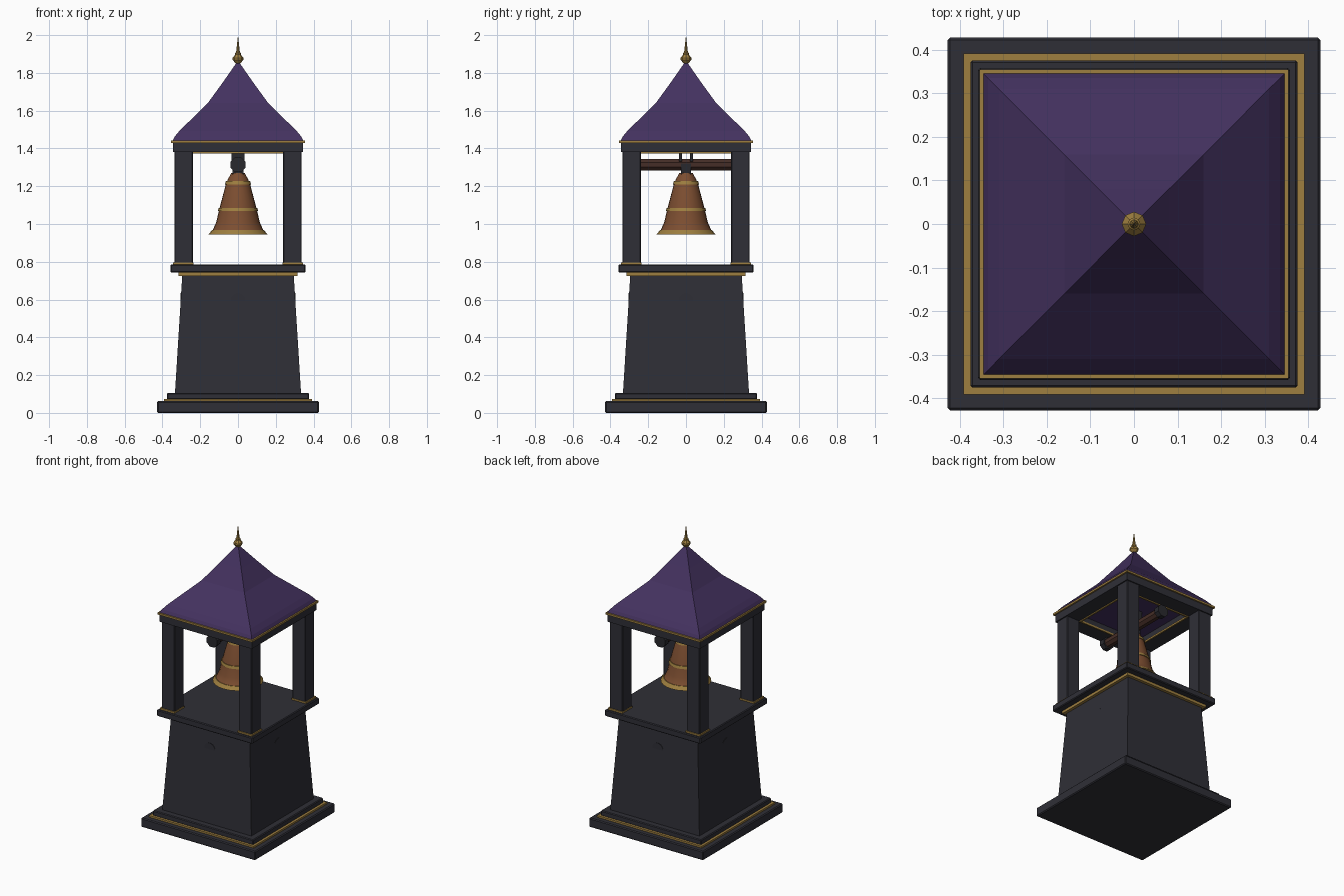
import bpy, bmesh, math
from mathutils import Matrix

cube = bpy.data.objects.get("Cube")
if cube:
    bpy.data.objects.remove(cube, do_unlink=True)


def material(name, rgb):
    m = bpy.data.materials.new(name)
    m.use_nodes = True
    m.diffuse_color = (*rgb, 1)
    m.node_tree.nodes["Principled BSDF"].inputs["Base Color"].default_value = (*rgb, 1)
    return m


STONE = material("dark stone", (0.028, 0.028, 0.037))
IRON = material("dark iron", (0.022, 0.022, 0.027))
GOLD = material("gold trim", (0.34, 0.21, 0.05))
PURPLE = material("purple roof", (0.057, 0.031, 0.115))
COPPER = material("copper", (0.2, 0.075, 0.03))
WOOD = material("brown timber", (0.06, 0.027, 0.02))


def finish(name, bm, mat, bevel=0, smooth=False):
    mesh = bpy.data.meshes.new(name)
    bmesh.ops.recalc_face_normals(bm, faces=bm.faces)
    bm.to_mesh(mesh)
    bm.free()
    mesh.materials.append(mat)
    ob = bpy.data.objects.new(name, mesh)
    bpy.context.collection.objects.link(ob)
    if bevel:
        mod = ob.modifiers.new("Bevel", "BEVEL")
        mod.width, mod.segments = bevel, 1
    if smooth:
        bpy.ops.object.select_all(action="DESELECT")
        ob.select_set(True)
        bpy.context.view_layer.objects.active = ob
        bpy.ops.object.shade_smooth_by_angle(angle=math.radians(35))
    return ob


def box(name, center, size, mat, bevel=0):
    bm = bmesh.new()
    bmesh.ops.create_cube(bm, size=1, matrix=Matrix.Translation(center) @ Matrix.Diagonal((*size, 1)))
    return finish(name, bm, mat, bevel)


def slab(name, half, low, high, mat, bevel=0):
    return box(name, (0, 0, (low + high) / 2), (2 * half, 2 * half, high - low), mat, bevel)


def square_stack(name, levels, mat):
    """Square rings of (half width, height); a zero width makes a point."""
    bm = bmesh.new()
    rings = []
    for half, z in levels:
        if half:
            rings.append([bm.verts.new((half * sx, half * sy, z))
                          for sx, sy in ((-1, -1), (1, -1), (1, 1), (-1, 1))])
        else:
            rings.append([bm.verts.new((0, 0, z))] * 4)
    for a, b in zip(rings, rings[1:]):
        for i in range(4):
            j = (i + 1) % 4
            bm.faces.new(list(dict.fromkeys((a[i], a[j], b[j], b[i]))))
    for ring in (rings[0], rings[-1]):
        if ring[0] != ring[1]:
            bm.faces.new(ring)
    return finish(name, bm, mat)


def lathe(name, profile, mat, sides, smooth=True):
    bm = bmesh.new()
    verts = [bm.verts.new((r, 0, z)) for r, z in profile]
    edges = [bm.edges.new(pair) for pair in zip(verts, verts[1:])]
    bmesh.ops.spin(bm, geom=verts + edges, axis=(0, 0, 1), cent=(0, 0, 0),
                   steps=sides, angle=math.tau)
    bmesh.ops.remove_doubles(bm, verts=bm.verts, dist=0.0001)
    return finish(name, bm, mat, smooth=smooth)


def rod(name, center, radius, length, sides, mat, axis="X", bevel=0):
    """Prism along y, or along x with axis='Y'."""
    bm = bmesh.new()
    m = Matrix.Translation(center) @ Matrix.Rotation(math.pi / 2, 4, axis) \
        @ Matrix.Rotation(math.pi / sides, 4, "Z")
    bmesh.ops.create_cone(bm, cap_ends=True, segments=sides, radius1=radius,
                          radius2=radius, depth=length, matrix=m)
    return finish(name, bm, mat, bevel)


def square_frame(name, outer, inner, low, high, mat):
    w, mid = outer - inner, (outer + inner) / 2
    z, h = (low + high) / 2, high - low
    for s, side in ((-1, "front"), (1, "back")):
        box(f"{name}_{side}", (0, s * mid, z), (2 * outer, w, h), mat)
    for s, side in ((-1, "right"), (1, "left")):
        box(f"{name}_{side}", (s * mid, 0, z), (w, 2 * inner, h), mat)


# Stepped base and tapered pedestal
slab("plinth", 0.428, 0, 0.062, STONE, 0.006)
slab("plinth_gold_band", 0.392, 0.06, 0.074, GOLD)
slab("plinth_step", 0.376, 0.07, 0.106, STONE, 0.005)
square_stack("pedestal", [(0.334, 0.1), (0.295, 0.73)], STONE)

# Low round bosses barely breaking the pedestal walls
rod("boss_front_to_back", (0, 0, 0.595), 0.04, 0.607, 16, STONE)
rod("boss_side_to_side", (0, 0, 0.595), 0.04, 0.607, 16, STONE, "Y")

# Belfry floor
slab("floor_gold_band", 0.315, 0.725, 0.745, GOLD)
slab("belfry_floor", 0.358, 0.743, 0.786, STONE, 0.005)

# Corner posts with gold feet
for sx, xname in ((-1, "right"), (1, "left")):
    for sy, yname in ((-1, "front"), (1, "back")):
        box(f"post_{yname}_{xname}", (sx * 0.288, sy * 0.288, 1.085), (0.098, 0.098, 0.6), STONE, 0.004)
        box(f"post_foot_{yname}_{xname}", (sx * 0.29, sy * 0.29, 0.79), (0.108, 0.108, 0.014), GOLD)

# Top frame with gold trims
square_frame("top_beam", 0.345, 0.236, 1.38, 1.432, STONE)
square_frame("opening_trim", 0.24, 0.23, 1.373, 1.385, GOLD)
slab("eaves_gold_band", 0.355, 1.43, 1.443, GOLD)
slab("ceiling", 0.236, 1.424, 1.431, PURPLE)

# Flared roof
square_stack("roof", [(0.347, 1.44), (0.335, 1.463), (0.31, 1.493), (0.16, 1.64),
                      (0.08, 1.75), (0, 1.865)], PURPLE)

# Finial
lathe("finial", [(0, 1.845), (0.014, 1.852), (0.028, 1.868), (0.028, 1.88), (0.015, 1.897),
                 (0.015, 1.906), (0.01, 1.91), (0.005, 1.955), (0, 2)], GOLD, 8, False)

# Crossbeam with end caps and hangers
rod("crossbeam", (0, 0, 1.314), 0.032, 0.52, 8, WOOD)
for s, side in ((-1, "front"), (1, "back")):
    rod(f"crossbeam_cap_{side}", (0, s * 0.262, 1.314), 0.042, 0.035, 8, IRON)
    box(f"hanger_{side}", (0, s * 0.029, 1.38), (0.07, 0.016, 0.1), IRON)
box("bell_headstock", (0, 0, 1.29), (0.06, 0.055, 0.06), IRON)

# Bell, hollow inside, with gold bands and clapper
lathe("bell", [(0, 1.275), (0.035, 1.27), (0.052, 1.24), (0.063, 1.215), (0.1, 1.075),
               (0.115, 1.01), (0.135, 0.965), (0.15, 0.952), (0.138, 0.952),
               (0.118, 0.975), (0.088, 1.075), (0.05, 1.215), (0, 1.25)], COPPER, 24)


def bell_band(name, low, high, r_low, r_high):
    lathe(name, [(r_low - 0.02, low), (r_low, low), (r_high, high),
                 (r_high - 0.02, high), (r_low - 0.02, low)], GOLD, 24)


bell_band("bell_band_upper", 1.21, 1.228, 0.069, 0.064)
bell_band("bell_band_middle", 1.068, 1.085, 0.107, 0.102)
bell_band("bell_lip", 0.945, 0.967, 0.156, 0.138)
lathe("clapper", [(0, 1.25), (0.008, 1.25), (0.008, 1.02), (0.025, 1.0), (0.025, 0.98),
                  (0, 0.965)], IRON, 12)
